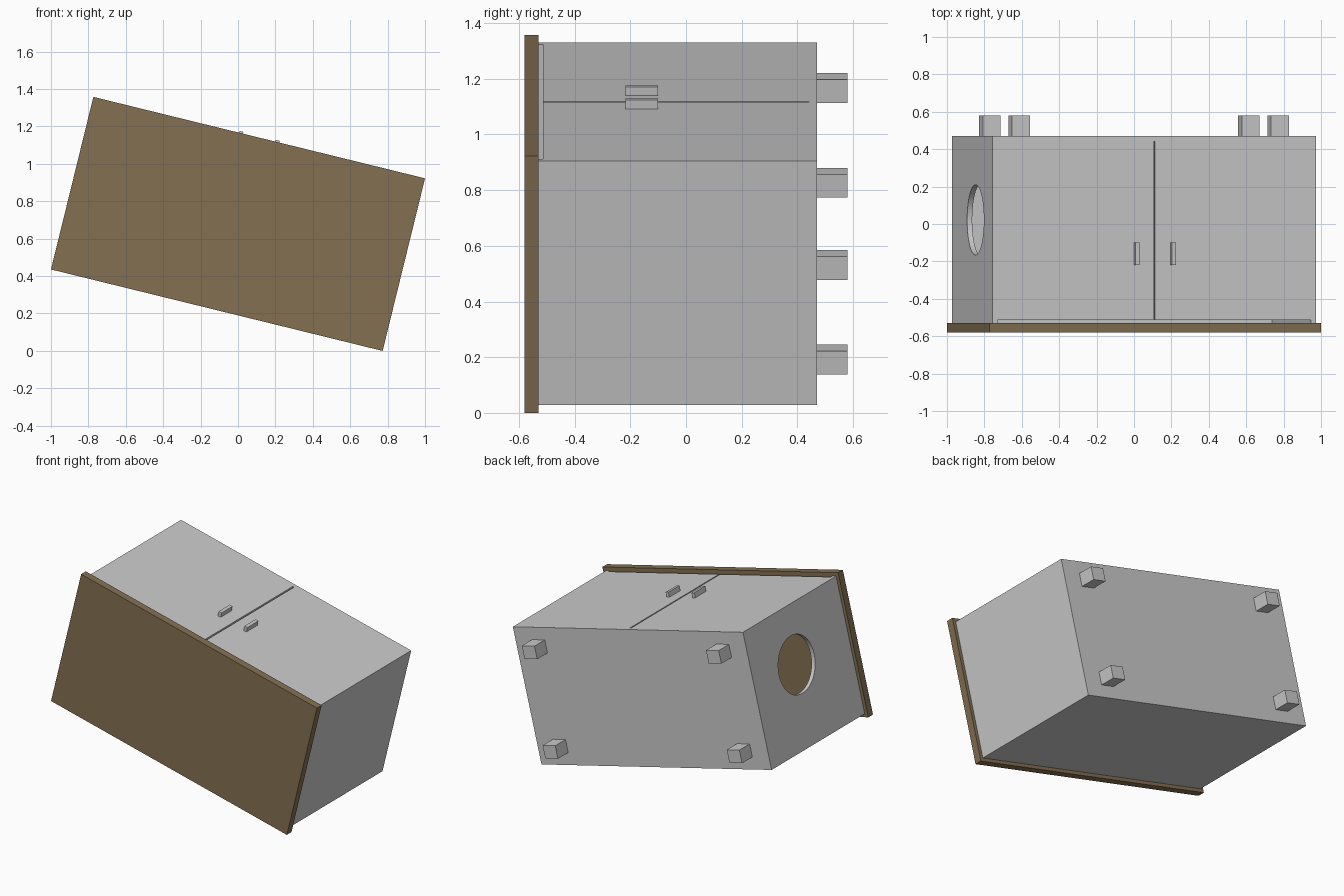
import bpy, math
from mathutils import Matrix

if "Cube" in bpy.data.objects:
    bpy.data.objects.remove(bpy.data.objects["Cube"])

# Cabinet frame: X = width, Z = towards the doors, Y = towards the feet; tilted about Y
TILT = Matrix.Translation((0, 0, 0.679)) @ Matrix.Rotation(math.radians(13.8), 4, 'Y')

W, D = 0.891, 0.452          # half width and half depth of the carcass
TOP, BASE = -0.53, 0.47      # underside of the table top, outer face of the floor
T = 0.028                    # panel thickness


def box(name, x, y, z):
    """Box from (min, max) ranges in the cabinet frame."""
    verts = [(a, b, c) for a in x for b in y for c in z]
    faces = [(0, 1, 3, 2), (4, 6, 7, 5), (0, 4, 5, 1),
             (2, 3, 7, 6), (0, 2, 6, 4), (1, 5, 7, 3)]
    mesh = bpy.data.meshes.new(name)
    mesh.from_pydata(verts, [], faces)
    obj = bpy.data.objects.new(name, mesh)
    bpy.context.collection.objects.link(obj)
    obj.matrix_world = TILT
    return obj


# Wooden table top
wood = bpy.data.materials.new("brown_wood")
wood.diffuse_color = (0.23, 0.16, 0.085, 1)
wood.use_nodes = True
wood.node_tree.nodes["Principled BSDF"].inputs["Base Color"].default_value = wood.diffuse_color
table_top = box("table_top", (-0.913, 0.913), (-0.58, TOP), (-0.475, 0.475))
table_top.data.materials.append(wood)

# Hollow carcass
box("floor_panel", (-W, W), (BASE - T, BASE), (-D, D))
box("back_panel", (-W + T, W - T), (TOP, BASE - T), (-D, -D + T))
box("right_side_panel", (W - T, W), (TOP, BASE - T), (-D, D))
left_side = box("left_side_panel", (-W, -W + T), (TOP, BASE - T), (-D, D))

# Round entry hole in the left side
bpy.ops.mesh.primitive_cylinder_add(vertices=64, radius=0.188, depth=0.2)
cutter = bpy.context.object
cutter.name = "entry_hole_cutter"
cutter.matrix_world = (TILT @ Matrix.Translation((-W, 0.022, 0.075))
                       @ Matrix.Rotation(math.pi / 2, 4, 'Y'))
cutter.hide_render = True
cutter.hide_set(True)
cut = left_side.modifiers.new("entry_hole", 'BOOLEAN')
cut.operation = 'DIFFERENCE'
cut.solver = 'EXACT'
cut.object = cutter

for side, s in (("left", -1), ("right", 1)):
    # Inset door, with a gap at the middle and under the table top
    box(side + "_door", sorted((s * 0.005, s * (W - T))),
        (TOP + 0.017, BASE - T), (D - T, D))
    # Door handle
    box(side + "_handle", (s * 0.1 - 0.011, s * 0.1 + 0.011),
        (-0.218, -0.1), (D, D + 0.033))
    # Feet
    for end, e in (("back", -1), ("front", 1)):
        cx, cz = s * 0.713, e * 0.327
        box(f"{end}_{side}_foot", (cx - 0.049, cx + 0.049),
            (BASE, 0.58), (cz - 0.043, cz + 0.043))
